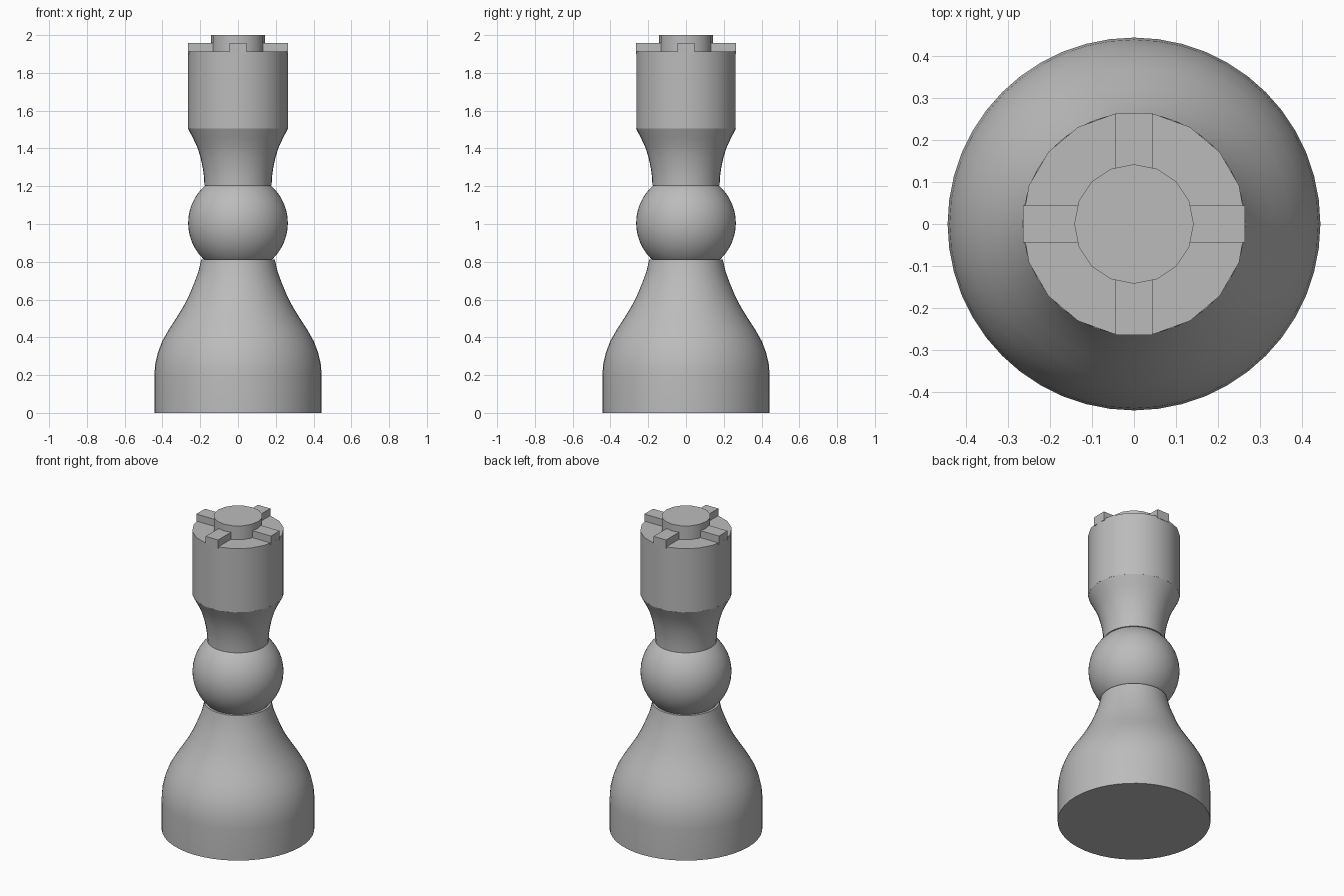
import bpy
import math

if "Cube" in bpy.data.objects:
    bpy.data.objects.remove(bpy.data.objects["Cube"], do_unlink=True)

GREY = (0.5, 0.5, 0.5, 1.0)
grey = bpy.data.materials.new("plain grey")
grey.use_nodes = True
grey.diffuse_color = GREY
grey.node_tree.nodes["Principled BSDF"].inputs["Base Color"].default_value = GREY


def finish(obj, name, smooth=True):
    obj.name = name
    obj.data.materials.append(grey)
    if smooth:
        bpy.ops.object.select_all(action="DESELECT")
        obj.select_set(True)
        bpy.context.view_layer.objects.active = obj
        bpy.ops.object.shade_smooth_by_angle(angle=math.radians(30))
    return obj


def turned(name, profile, sides):
    """Closed solid turned around z from (radius, height) pairs."""
    verts, faces = [], []
    for r, z in profile:
        for i in range(sides):
            a = 2 * math.pi * i / sides
            verts.append((r * math.cos(a), r * math.sin(a), z))
    for k in range(len(profile) - 1):
        for i in range(sides):
            j = (i + 1) % sides
            faces.append((k * sides + i, k * sides + j,
                          (k + 1) * sides + j, (k + 1) * sides + i))
    last = (len(profile) - 1) * sides
    faces.append(tuple(reversed(range(sides))))
    faces.append(tuple(range(last, last + sides)))
    mesh = bpy.data.meshes.new(name)
    mesh.from_pydata(verts, [], faces)
    obj = bpy.data.objects.new(name, mesh)
    bpy.context.collection.objects.link(obj)
    return finish(obj, name)


# Bell-shaped base with a straight foot
turned("base", [(0.443, 0), (0.443, 0.2), (0.438, 0.26), (0.424, 0.32),
                (0.401, 0.38), (0.367, 0.44), (0.328, 0.5), (0.291, 0.56),
                (0.26, 0.62), (0.231, 0.69), (0.209, 0.75), (0.195, 0.812)], 48)

# Ball in the middle
bpy.ops.mesh.primitive_uv_sphere_add(segments=48, ring_count=24, radius=0.264,
                                     location=(0, 0, 1.005))
finish(bpy.context.object, "ball")

# Flared neck and straight head
turned("neck", [(0.178, 1.205), (0.18, 1.25), (0.187, 1.3), (0.198, 1.35),
                (0.213, 1.4), (0.236, 1.45), (0.264, 1.505)], 36)
turned("head", [(0.266, 1.505), (0.266, 1.912)], 18)

# Raised knob on top
turned("top_knob", [(0.142, 1.9), (0.142, 2.0)], 16)

# Four low ribs running from the knob to the rim
for k, side in enumerate(("left", "back", "right", "front")):
    a = k * math.pi / 2
    bpy.ops.mesh.primitive_cube_add(
        size=1, location=(0.195 * math.cos(a), 0.195 * math.sin(a), 1.929),
        rotation=(0, 0, a))
    rib = bpy.context.object
    rib.scale = (0.138, 0.088, 0.056)
    finish(rib, "rib_" + side, smooth=False)
